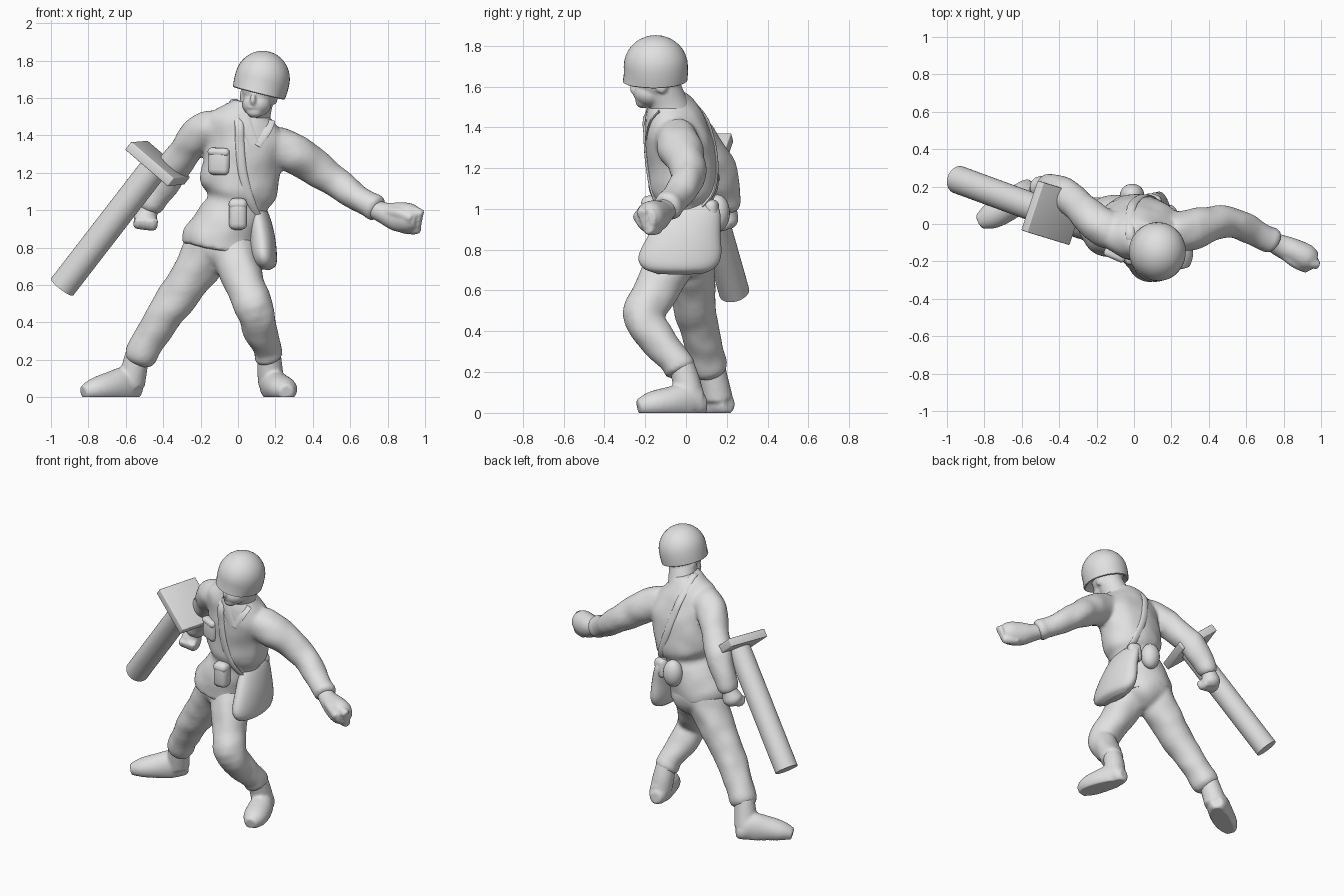
import bpy, bmesh, math
from mathutils import Vector, Matrix, noise
from mathutils.bvhtree import BVHTree

if "Cube" in bpy.data.objects:
    bpy.data.objects.remove(bpy.data.objects["Cube"])

X, Y, Z = Vector((1, 0, 0)), Vector((0, 1, 0)), Vector((0, 0, 1))
grey = bpy.data.materials.new("plastic grey")
grey.diffuse_color = (0.75, 0.75, 0.75, 1)
grey.use_nodes = True
grey.node_tree.nodes["Principled BSDF"].inputs["Base Color"].default_value = grey.diffuse_color


def finish(name, bm, smooth=True):
    bmesh.ops.recalc_face_normals(bm, faces=bm.faces)
    me = bpy.data.meshes.new(name)
    bm.to_mesh(me)
    bm.free()
    me.materials.append(grey)
    ob = bpy.data.objects.new(name, me)
    bpy.context.collection.objects.link(ob)
    select([ob])
    if smooth:
        bpy.ops.object.shade_smooth_by_angle(angle=math.radians(40))
    return ob


def select(obs):
    bpy.ops.object.select_all(action='DESELECT')
    for o in obs:
        o.select_set(True)
    bpy.context.view_layer.objects.active = obs[0]


def spline(pts, n):
    """Catmull-Rom through rows of x, y, z, radius a, radius b."""
    rows = [Vector(list(p) + [p[-1]] * (5 - len(p))) for p in pts]
    rows = [rows[0]] + rows + [rows[-1]]
    out = []
    for i in range(1, len(rows) - 2):
        p0, p1, p2, p3 = rows[i - 1:i + 3]
        for k in range(n):
            t = k / n
            out.append(0.5 * (2 * p1 + (p2 - p0) * t + (2 * p0 - 5 * p1 + 4 * p2 - p3) * t * t
                              + (3 * p1 - p0 - 3 * p2 + p3) * t ** 3))
    return out + [rows[-2]]


def tube(name, pts, ref=Y, level=None, n=5, sides=24):
    """Loft ellipses along a path; level keeps them level, sloping by that amount in x."""
    rows = spline(pts, n)
    bm = bmesh.new()
    rings = []
    for i, r in enumerate(rows):
        c = Vector(r[:3])
        t = Vector(rows[min(i + 1, len(rows) - 1)][:3]) - Vector(rows[max(i - 1, 0)][:3])
        if level is None:
            a = t.cross(ref).normalized()
            b = a.cross(t).normalized()
        else:
            a, b = Vector((1, 0, level)), Y
        rings.append([bm.verts.new(c + a * max(r[3], .004) * math.cos(w) + b * max(r[4], .004) * math.sin(w))
                      for w in (2 * math.pi * k / sides for k in range(sides))])
    for p, q in zip(rings, rings[1:]):
        for k in range(sides):
            bm.faces.new((p[k], p[k - 1], q[k - 1], q[k]))
    bm.faces.new(rings[0])
    bm.faces.new(rings[-1])
    return finish(name, bm)


def ball(name, loc, size, rot=(0, 0, 0)):
    bm = bmesh.new()
    bmesh.ops.create_uvsphere(bm, u_segments=28, v_segments=18, radius=1)
    ob = finish(name, bm)
    ob.location, ob.scale, ob.rotation_euler = loc, size, rot
    bpy.ops.object.transform_apply()
    return ob


def box(name, loc, size, rot=(0, 0, 0), bevel=.02):
    bm = bmesh.new()
    bmesh.ops.create_cube(bm, size=1)
    bmesh.ops.scale(bm, vec=size, verts=bm.verts)
    bmesh.ops.bevel(bm, geom=bm.edges[:], offset=bevel, segments=3, affect='EDGES', profile=.5)
    ob = finish(name, bm)
    ob.location, ob.rotation_euler = loc, rot
    return ob


def fuse(name, obs, voxel=.012, smooth=5, folds=0):
    """Melt overlapping forms into one sculpted surface, flat on the floor."""
    select(obs)
    bpy.ops.object.join()
    ob = bpy.context.object
    ob.name = ob.data.name = name
    m = ob.modifiers.new("melt", 'REMESH')
    m.mode, m.voxel_size, m.use_smooth_shade = 'VOXEL', voxel, True
    s = ob.modifiers.new("soften", 'SMOOTH')
    s.factor, s.iterations = .5, smooth
    for mod in (m.name, s.name):
        bpy.ops.object.modifier_apply(modifier=mod)
    normals = [v.normal.copy() for v in ob.data.vertices]
    for v, nor in zip(ob.data.vertices, normals):
        v.co += nor * folds * noise.noise(v.co * 9)
        v.co.z = max(v.co.z, 0)
    bpy.ops.object.shade_smooth_by_angle(angle=math.radians(50))
    return ob


# Jacket: torso, hem and both sleeves
torso = tube("torso", [(-.1, -.015, .785, .195, .165), (-.09, -.015, .86, .195, .168), (-.035, -.012, .98, .168, .158),
                       (-.002, -.015, 1.045, .158, .15), (0, -.012, 1.115, .205, .17), (.03, -.022, 1.28, .208, .173),
                       (.05, -.04, 1.38, .235, .158), (.04, -.055, 1.46, .2, .138),
                       (.04, -.07, 1.53, .125, .11), (.06, -.085, 1.57, .085, .088)], level=-.22, sides=40)
sleeve_l = tube("sleeve_l", [(.2, -.045, 1.34, .11), (.31, -.03, 1.3, .108), (.42, .003, 1.225, .094),
                             (.52, .01, 1.15, .084), (.62, -.03, 1.08, .074), (.7, -.072, 1.03, .07),
                             (.735, -.088, 1.01, .072), (.752, -.098, 1.0, .05)])
sleeve_r = tube("sleeve_r", [(-.1, -.04, 1.43, .1), (-.19, -.005, 1.42, .1), (-.28, .08, 1.31, .088),
                             (-.36, .155, 1.21, .087), (-.41, .182, 1.12, .08), (-.46, .2, 1.03, .07),
                             (-.475, .203, .995, .05)])
jacket = fuse("jacket", [torso, sleeve_l, sleeve_r], folds=.009)

# Trousers, bent front leg and stretched rear leg
pelvis = ball("pelvis", (-.085, 0, .81), (.175, .155, .15))
leg_l = tube("leg_l", [(-.03, -.04, .8, .13), (.025, -.125, .64, .112), (.085, -.207, .475, .103),
                       (.12, -.14, .36, .09), (.155, -.055, .26, .077), (.165, -.03, .215, .077),
                       (.17, -.02, .195, .055)])
leg_r = tube("leg_r", [(-.15, .005, .8, .135), (-.265, .03, .62, .114), (-.4, .06, .43, .098), (-.475, .092, .31, .088),
                       (-.525, .115, .22, .088), (-.54, .125, .185, .06)])
fuse("trousers", [pelvis, leg_l, leg_r], folds=.009)

# Boots with flat soles
shaft = tube("shaft", [(.165, -.03, .26, .06), (.17, 0, .16, .068), (.178, .02, .07, .07)])
foot = tube("foot", [(.168, .1, .045, .035, .04), (.172, .07, .045, .055, .06), (.183, .02, .06, .067, .09),
                     (.218, -.08, .05, .08, .078), (.246, -.17, .04, .074, .064),
                     (.26, -.235, .028, .04, .038)], ref=Z)
fuse("boot_left", [shaft, foot], .01, 3)
shaft = tube("shaft", [(-.535, .125, .24, .064), (-.555, .14, .15, .07), (-.572, .155, .07, .075)])
foot = tube("foot", [(-.535, .212, .045, .04, .04), (-.56, .188, .045, .06, .062), (-.605, .145, .06, .074, .1),
                     (-.69, .085, .052, .078, .082), (-.768, .04, .04, .069, .062),
                     (-.828, .01, .026, .04, .036)], ref=Z)
fuse("boot_right", [shaft, foot], .01, 3)

# Hands: reaching left hand, curled right fist
palm = tube("palm", [(.72, -.085, 1.01, .05), (.78, -.115, .985, .058, .06), (.85, -.145, .965, .078, .068),
                     (.92, -.18, .958, .078, .072), (.965, -.2, .95, .054, .052)])
fingers = [tube("finger", [(.88, -.17 + .01 * i, 1.0 - .032 * i, .03), (.945, -.205 + .01 * i, .99 - .03 * i, .031),
                           (.988 - .006 * i, -.218 + .01 * i, .975 - .024 * i, .024)], sides=12) for i in range(4)]
thumb = tube("thumb", [(.79, -.15, .99, .03), (.86, -.205, .985, .03), (.93, -.24, .955, .026)], sides=12)
fuse("hand_left", [palm, thumb] + fingers, .008, 5)
palm = tube("palm", [(-.455, .2, 1.04, .045), (-.48, .2, .99, .052), (-.495, .195, .95, .066, .062),
                     (-.503, .185, .92, .045)])
fingers = [tube("finger", [(-.533 + .025 * i, .205, .935 - .003 * i, .026), (-.533 + .025 * i, .16, .925 - .003 * i, .028),
                           (-.523 + .025 * i, .14, .955, .024)], ref=X, sides=12) for i in range(4)]
fuse("hand_right", [palm] + fingers, .008, 6)

# Head: skull, jaw, nose, ears and neck
parts = [ball("skull", (.115, -.135, 1.65), (.095, .115, .12)),
         ball("jaw", (.1, -.175, 1.565), (.078, .08, .065)),
         ball("chin", (.09, -.21, 1.525), (.043, .038, .032)),
         ball("nose", (.08, -.25, 1.59), (.017, .025, .032)),
         ball("lips", (.084, -.238, 1.55), (.032, .018, .013)),
         ball("ear", (.198, -.12, 1.605), (.014, .03, .04)),
         ball("ear", (.024, -.12, 1.61), (.014, .03, .04)),
         tube("neck", [(.065, -.07, 1.46, .11), (.085, -.09, 1.53, .093), (.105, -.115, 1.6, .088)])]
fuse("head", parts, .008, 4)

# Helmet: rounded dome tilted to one side
profile = [(0, -.04), (.115, -.06), (.136, -.078), (.143, -.074), (.147, -.035)]
profile += [(.147 * math.cos(math.pi / 2 * k / 9), .152 * math.sin(math.pi / 2 * k / 9)) for k in range(10)]
bm = bmesh.new()
vs = [bm.verts.new((r, 0, z)) for r, z in profile]
es = [bm.edges.new(e) for e in zip(vs, vs[1:])]
bmesh.ops.spin(bm, geom=vs + es, axis=Z, cent=(0, 0, 0), angle=2 * math.pi, steps=40)
bmesh.ops.remove_doubles(bm, verts=bm.verts, dist=.0005)
for v in bm.verts:
    v.co.y *= 1.07
    if v.co.z < -.05 and v.co.y < -.09:
        v.co.y -= .01
helmet = finish("helmet", bm)
helmet.location, helmet.rotation_euler = (.13, -.148, 1.70), (math.radians(1), math.radians(14), 0)

# Webbing laid on the jacket surface
bvh = BVHTree.FromPolygons([v.co for v in jacket.data.vertices], [p.vertices for p in jacket.data.polygons])


def on_jacket(x, z, side):
    hit = bvh.ray_cast(Vector((x, side * 2, z)), Y * -side)[0]
    return hit if hit else Vector((x, 0, z))


def band(name, points, w, d):
    tube(name, [(*p, d, w) for p in points], ref=X, sides=12)


top = bvh.ray_cast(Vector((-.02, -.06, 3)), -Z)[0]
front = [on_jacket(x, z, -1) for x, z in ((.12, .93), (.065, 1.05), (.025, 1.2), (.01, 1.35), (.005, 1.47))]
back = [on_jacket(x, z, 1) for x, z in ((-.015, 1.47), (.01, 1.36), (.05, 1.22), (.1, 1.08), (.13, .98))]
band("bag_strap", front + [top] + back, .024, .01)
for side, line in (("right", ((.03, 1.52), (.05, 1.44), (.085, 1.35))), ("left", ((.17, 1.48), (.15, 1.43), (.095, 1.35)))):
    band("lapel_" + side, [on_jacket(x, z, -1) for x, z in line], .03, .006)

# Shoulder bag, full at the bottom
tube("shoulder_bag", [(.085, .03, 1.05, .035, .1), (.105, .028, .99, .058, .138), (.125, -.005, .88, .07, .174),
                      (.135, -.03, .77, .073, .202), (.14, -.035, .71, .062, .175),
                      (.14, -.03, .682, .028, .11)], level=-.1, sides=32)

# Pockets, belt pouches and canteen
box("chest_pocket", (-.1, -.158, 1.26), (.12, .06, .145), (0, .05, -.4), .028)
box("pocket_flap", (-.1, -.16, 1.31), (.122, .062, .045), (0, .05, -.4), .02)
box("front_pouch", (0, -.175, .98), (.098, .085, .17), (0, 0, 0), .032)
box("front_pouch_flap", (0, -.176, 1.03), (.101, .087, .065), (0, 0, 0), .03)
ball("canteen", (-.01, .155, .98), (.065, .06, .09))
box("rear_pouch", (.1, .125, .98), (.09, .07, .13), (0, .1, -.3), .03)

# Mortar barrel and its base plate
a, b = Vector((-.43, .05, 1.25)), Vector((-.94, .237, .59))
d = (a - b).normalized()
u = Vector((.74, -.226, -.635))
u = (u - d * u.dot(d)).normalized()
rot = Matrix((u, d.cross(u), d)).transposed().to_4x4()
bm = bmesh.new()
bmesh.ops.create_cone(bm, cap_ends=True, segments=36, radius1=.075, radius2=.075, depth=(a - b).length)
finish("mortar_barrel", bm).matrix_world = Matrix.Translation((a + b) / 2) @ rot
plate = box("mortar_base_plate", (0, 0, 0), (.31, .28, .055), bevel=.006)
plate.matrix_world = Matrix.Translation(a + Vector((0, .01, 0))) @ rot
